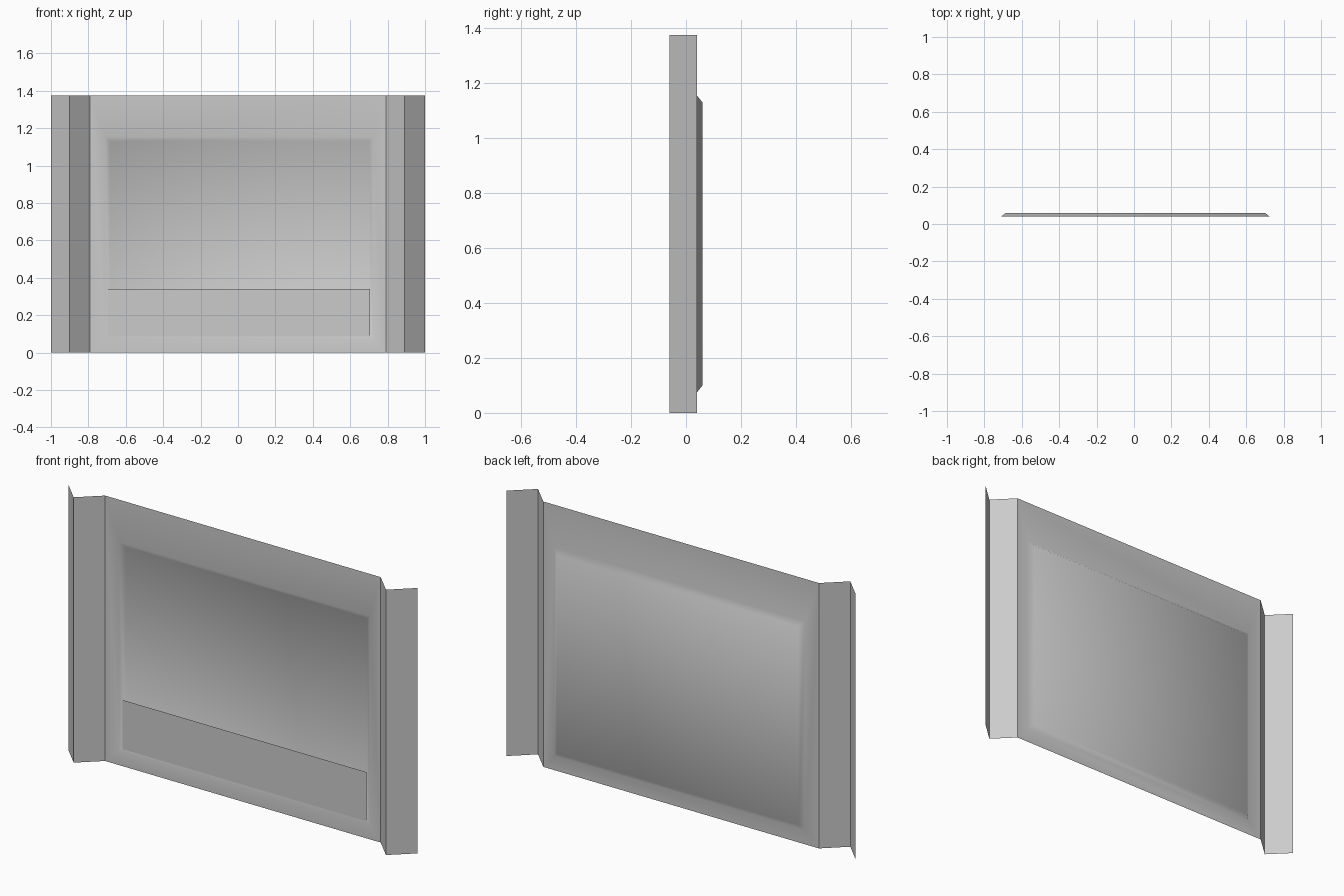
import bpy, math

if "Cube" in bpy.data.objects:
    bpy.data.objects.remove(bpy.data.objects["Cube"])

H = 1.375                      # panel height
BACK, FRONT, PAN = 0.04, -0.06, 0.06


def make(name, verts, faces, smooth=False):
    me = bpy.data.meshes.new(name)
    me.from_pydata(verts, [], faces)
    me.update()
    ob = bpy.data.objects.new(name, me)
    bpy.context.collection.objects.link(ob)
    if smooth:
        bpy.ops.object.select_all(action='DESELECT')
        ob.select_set(True)
        bpy.context.view_layer.objects.active = ob
        bpy.ops.object.shade_smooth_by_angle(angle=math.radians(43))
    return ob


def ring(x0, x1, z0, z1, y):
    return [(x0, y, z0), (x1, y, z0), (x1, y, z1), (x0, y, z1)]


def bridge(a, b):
    return [(a + i, a + (i + 1) % 4, b + (i + 1) % 4, b + i) for i in range(4)]


# Folded sheet ribs on both sides of the panel
for name, xs in (("left_rib", (-1, -0.9, -0.79)), ("right_rib", (0.79, 0.89, 1))):
    prof = list(zip(xs, (BACK, FRONT, BACK)))
    verts = [(x, y, z) for z in (0, H) for x, y in prof]
    make(name, verts, [(i, i + 1, i + 4, i + 3) for i in range(2)])

# Flat frame stepping into a shallow tray that bulges from the back
verts = (ring(-0.79, 0.79, 0, H, BACK)
         + ring(-0.71, 0.725, 0.075, 1.155, BACK)
         + ring(-0.685, 0.70, 0.10, 1.13, PAN))
make("recessed_panel", verts, bridge(0, 4) + bridge(4, 8) + [(8, 9, 10, 11)], smooth=True)

# Low flap covering the bottom of the tray at the front
make("lower_flap", ring(-0.695, 0.705, 0.085, 0.34, 0.045), [(0, 1, 2, 3)])
